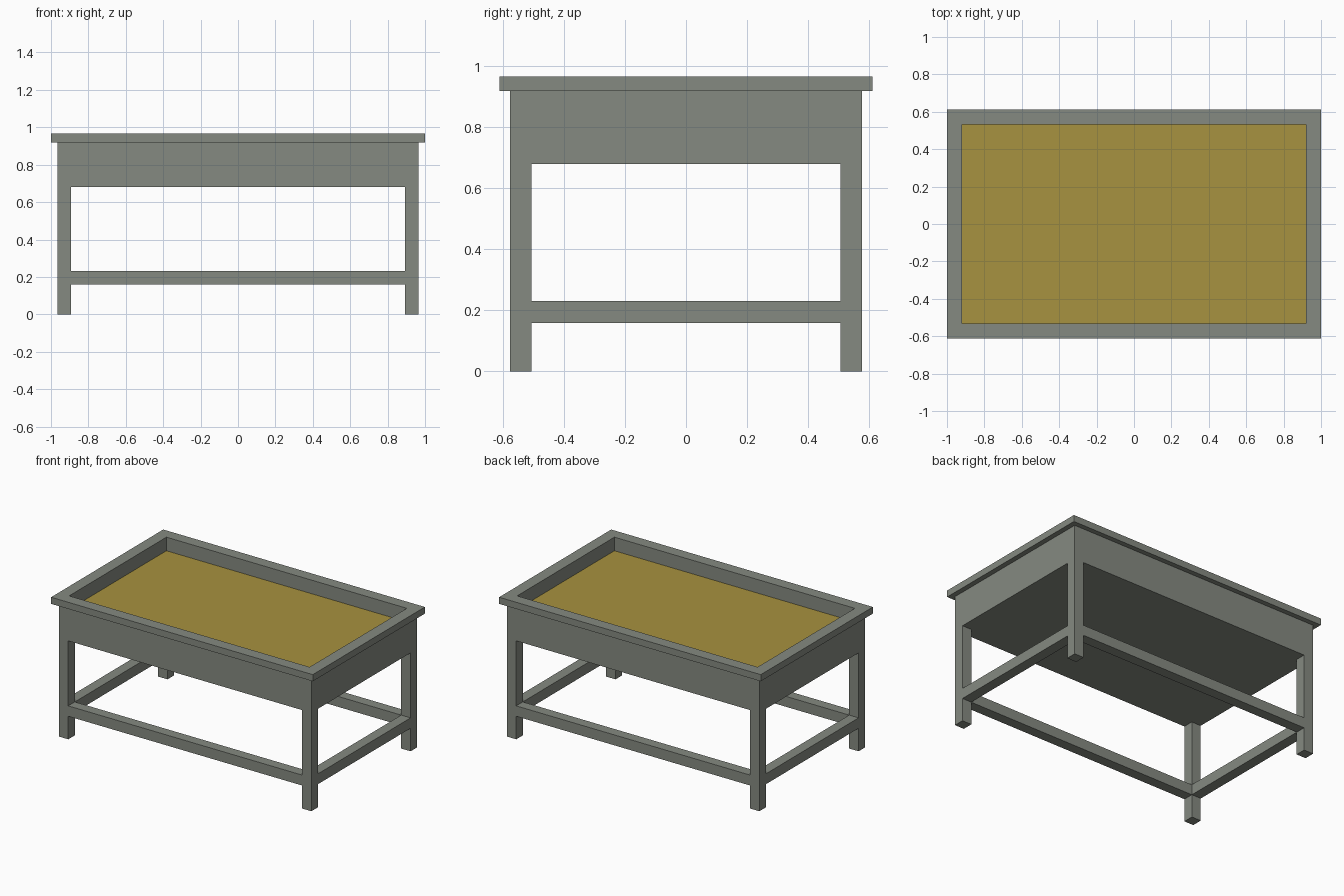
import bpy, bmesh

if "Cube" in bpy.data.objects:
    bpy.data.objects.remove(bpy.data.objects["Cube"])


def material(name, rgb):
    m = bpy.data.materials.new(name)
    m.diffuse_color = (*rgb, 1.0)
    m.use_nodes = True
    m.node_tree.nodes["Principled BSDF"].inputs["Base Color"].default_value = m.diffuse_color
    return m


GREY = material("grey green paint", (0.235, 0.254, 0.22))
SAND = material("mustard bed", (0.386, 0.287, 0.05))

HX, HY = 0.965, 0.578      # outer half size of the body
T = 0.072                  # leg and stretcher thickness
Z_APRON, Z_RIM, Z_TOP, Z_BED = 0.68, 0.92, 0.966, 0.872
IX, IY = 0.919, 0.531      # half size of the opening


def loft(name, rings, mat, cap_start=True, cap_end=True):
    """Join rectangles given as (x0, x1, y0, y1, z) into one skin."""
    bm = bmesh.new()
    loops = [[bm.verts.new(p) for p in ((x0, y0, z), (x1, y0, z), (x1, y1, z), (x0, y1, z))]
             for x0, x1, y0, y1, z in rings]
    for a, b in zip(loops, loops[1:]):
        for i in range(4):
            j = (i + 1) % 4
            bm.faces.new((a[i], a[j], b[j], b[i]))
    if cap_start:
        bm.faces.new(loops[0][::-1])
    if cap_end:
        bm.faces.new(loops[-1])
    me = bpy.data.meshes.new(name)
    bm.to_mesh(me)
    bm.free()
    me.materials.append(mat)
    ob = bpy.data.objects.new(name, me)
    bpy.context.collection.objects.link(ob)
    return ob


def ring(hx, hy, z):
    return (-hx, hx, -hy, hy, z)


def box(name, x, y, z, mat):
    return loft(name, [(*x, *y, z[0]), (*x, *y, z[1])], mat)


# Tray: flat underside, apron, overhanging rim and inner walls
loft("tray_with_rim", [ring(HX, HY, Z_APRON), ring(HX, HY, Z_RIM),
                       ring(1.0, 0.612, Z_RIM), ring(1.0, 0.612, Z_TOP),
                       ring(IX, IY, Z_TOP), ring(IX, IY, Z_BED)], GREY, cap_end=False)

# Coloured bed closing the bottom of the opening
loft("bed_surface", [ring(IX, IY, Z_BED)], SAND, cap_start=False)

# Four legs
for sx, side in ((-1, "left"), (1, "right")):
    for sy, end in ((-1, "front"), (1, "back")):
        box(f"{end}_{side}_leg", sorted((sx * HX, sx * (HX - T))),
            sorted((sy * HY, sy * (HY - T))), (0, Z_APRON), GREY)

# Low stretchers, flush with the legs
ZS = (0.159, 0.231)
for s, end, side in ((-1, "front", "left"), (1, "back", "right")):
    box(f"{end}_stretcher", (-(HX - T), HX - T), sorted((s * HY, s * (HY - T))), ZS, GREY)
    box(f"{side}_stretcher", sorted((s * HX, s * (HX - T))), (-(HY - T), HY - T), ZS, GREY)
